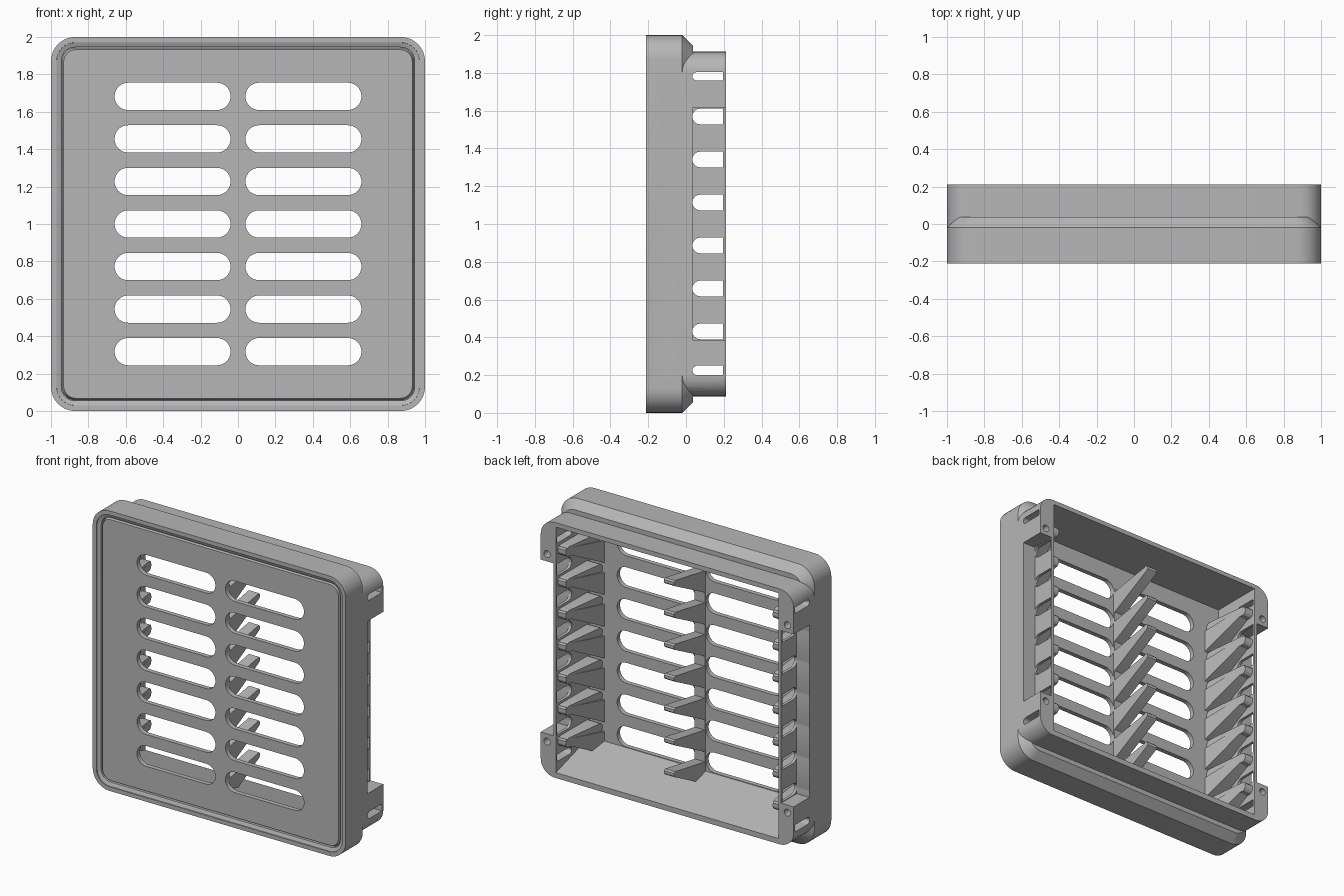
import bpy, bmesh, math

if "Cube" in bpy.data.objects:
    bpy.data.objects.remove(bpy.data.objects["Cube"], do_unlink=True)

grey = bpy.data.materials.new("mid_grey")
grey.use_nodes = True
COLOUR = (0.47, 0.47, 0.47, 1)
grey.diffuse_color = COLOUR
grey.node_tree.nodes["Principled BSDF"].inputs["Base Color"].default_value = COLOUR

PITCH = 0.2275
SLOT_Z = [1.0 + PITCH * k for k in range(-3, 4)]


def loft(name, rings):
    """Capped solid skinned through equal-length rings of points."""
    bm = bmesh.new()
    rows = [[bm.verts.new(p) for p in ring] for ring in rings]
    n = len(rows[0])
    for a, b in zip(rows, rows[1:]):
        for i in range(n):
            j = (i + 1) % n
            bm.faces.new((a[i], a[j], b[j], b[i]))
    bm.faces.new(rows[0][::-1])
    bm.faces.new(rows[-1])
    bmesh.ops.recalc_face_normals(bm, faces=bm.faces)
    mesh = bpy.data.meshes.new(name)
    bm.to_mesh(mesh)
    bm.free()
    mesh.materials.append(grey)
    obj = bpy.data.objects.new(name, mesh)
    bpy.context.collection.objects.link(obj)
    return obj


def rounded(y, hx, hz, r, cx=0, cz=1, steps=8):
    """Rounded rectangle in the xz plane."""
    pts = []
    for q, (sx, sz) in enumerate(((1, 1), (-1, 1), (-1, -1), (1, -1))):
        for k in range(steps + 1):
            a = math.pi / 2 * (q + k / steps)
            pts.append((cx + sx * (hx - r) + r * math.cos(a), y,
                        cz + sz * (hz - r) + r * math.sin(a)))
    return pts


def along_x(name, profile, x0, x1):
    """Prism with a yz profile."""
    return loft(name, [[(x, y, z) for y, z in profile] for x in (x0, x1)])


def combine(target, tool, operation):
    mod = target.modifiers.new("cut", "BOOLEAN")
    mod.operation, mod.solver, mod.object = operation, "EXACT", tool
    bpy.context.view_layer.objects.active = target
    bpy.ops.object.modifier_apply(modifier=mod.name)
    bpy.data.objects.remove(tool, do_unlink=True)


# Front flange with tapered back, joined to the rear box
body = loft("vent_housing", [rounded(-0.212, 1, 1, 0.13), rounded(-0.02, 1, 1, 0.13),
                             rounded(0.037, 0.945, 0.945, 0.09)])
combine(body, loft("rear_box", [rounded(-0.1, 1, 0.912, 0.11),
                                rounded(0.212, 1, 0.912, 0.11)]), "UNION")

# Open rear cavity with a sloping sill
combine(body, along_x("cavity", [(0.25, 0.115), (0.25, 1.88), (-0.165, 1.88),
                                 (-0.165, 0.24)], -0.88, 0.88), "DIFFERENCE")

# Front groove around a slightly raised panel
combine(body, loft("front_recess", [rounded(-0.25, 0.975, 0.975, 0.105),
                                    rounded(-0.205, 0.97, 0.97, 0.1),
                                    rounded(-0.195, 0.945, 0.945, 0.075),
                                    rounded(-0.172, 0.945, 0.945, 0.075)]), "DIFFERENCE")
combine(body, loft("front_panel", [rounded(-0.198, 0.932, 0.932, 0.065),
                                   rounded(-0.169, 0.942, 0.942, 0.07)]), "UNION")

# Two columns of long front slots
for side in (-1, 1):
    for z in SLOT_Z:
        combine(body, loft("slot", [rounded(y, 0.31, 0.073, 0.0725, side * 0.35, z)
                                    for y in (-0.3, -0.1)]), "DIFFERENCE")

# Side notches behind the flange, between the corner posts
for side in (-1, 1):
    combine(body, along_x("notch", [(0.036, 0.385), (0.3, 0.385), (0.3, 1.617),
                                    (0.036, 1.617)], side * 0.9, side * 1.1), "DIFFERENCE")

# Side air holes with a round front end
for k in range(8):
    z = 0.204 + PITCH * k
    half = 0.042
    if k in (0, 7):
        z, half = (0.225, 0.025) if k == 0 else (1.782, 0.022)
    arc = [(0.034 + half - half * math.cos(a), z + half * math.sin(a))
           for a in (math.pi * (i / 8 - 0.5) for i in range(9))]
    combine(body, along_x("hole", arc + [(0.197, z + half), (0.197, z - half)],
                          -1.1, 1.1), "DIFFERENCE")

# Screw holes in the corner posts
for x in (-0.95, 0.95):
    for z in (0.33, 1.67):
        combine(body, loft("screw_hole", [rounded(y, 0.025, 0.025, 0.0249, x, z, 4)
                                          for y in (0.1, 0.3)]), "DIFFERENCE")


def fin(name, z, inner, outer, rear_inner):
    """Louvre rib that narrows and climbs from the panel to the open back."""
    front, rear = -0.168, 0.19
    profile = [(front, -0.17), (front, -0.01), (rear - 0.01, 0.05), (rear, 0.04),
               (rear, 0.02), (rear - 0.01, 0.01)]
    slope = (rear_inner - inner) / (rear - front)
    return loft(name, [[(inner + slope * (y - front), y, z + dz) for y, dz in profile],
                       [(outer, y, z + dz) for y, dz in profile]])


# Centre rail and louvre ribs, centre and both sides
along_x("centre_rail", [(-0.17, 0.2), (-0.155, 0.2), (-0.155, 1.7), (-0.17, 1.7)], -0.04, 0.04)
for i, z in enumerate(SLOT_Z):
    fin(f"centre_rib_{i + 1}", z, -0.04, 0.04, -0.04)
    for side, label in ((1, "left"), (-1, "right")):
        fin(f"{label}_rib_{i + 1}", z, side * 0.76, side * 0.89, side * 0.82)
        # Rounded bead along the rib
        bead = []
        for q in range(16):
            a = math.tau * q / 16
            y = (0.155 if math.cos(a) > 0 else -0.13) + 0.035 * math.cos(a)
            bead.append((y, z + 0.02 + 0.035 * math.sin(a)))
        loft(f"{label}_bead_{i + 1}",
             [[(side * (0.775 + 0.12 * (y + 0.165)), y, h) for y, h in bead],
              [(side * 0.89, y, h) for y, h in bead]])

for obj in bpy.context.collection.objects:
    if obj.type == "MESH" and grey.name in obj.data.materials:
        bpy.ops.object.select_all(action="DESELECT")
        obj.select_set(True)
        bpy.context.view_layer.objects.active = obj
        bpy.ops.object.shade_smooth_by_angle(angle=math.radians(30))
